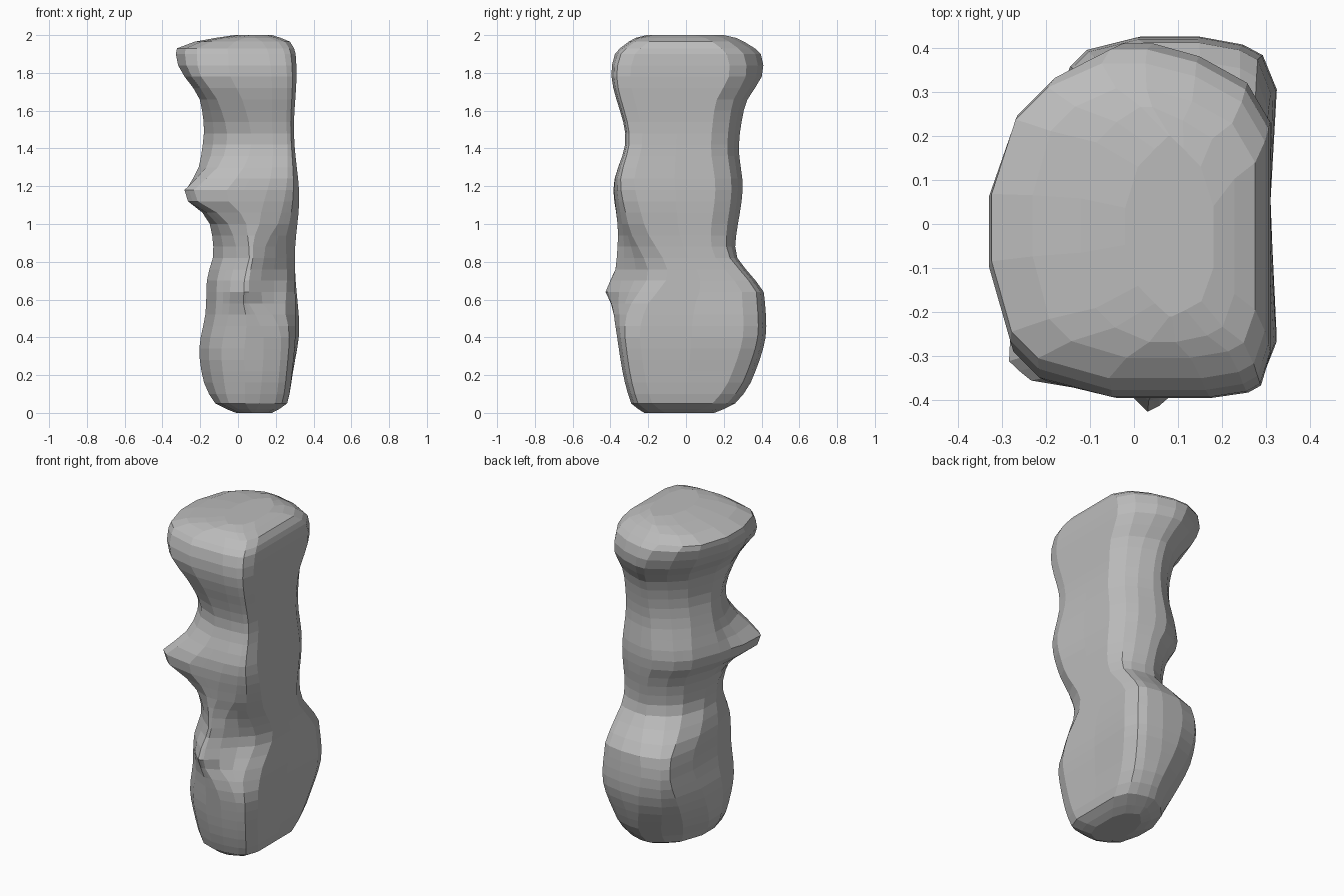
import bpy
import bmesh
from math import exp
from mathutils import Vector

default_cube = bpy.data.objects.get("Cube")
if default_cube:
    bpy.data.objects.remove(default_cube, do_unlink=True)

# Side profiles of the grip: (height, offset) points
FLAT_SIDE = [(0, .18), (.05, .26), (.2, .285), (.45, .305), (.85, .3),
             (1.1, .305), (1.5, .295), (1.8, .31), (1.9, .305), (1.965, .275), (2, .18)]
PALM_SIDE = [(0, -.01), (.05, -.12), (.2, -.19), (.33, -.205), (.55, -.17), (.7, -.165),
             (.85, -.13), (1.02, -.15), (1.16, -.22), (1.36, -.195), (1.5, -.18), (1.65, -.2),
             (1.85, -.32), (1.92, -.33), (1.965, -.23), (2, -.02)]
FRONT_SIDE = [(0, -.22), (.05, -.29), (.37, -.36), (.64, -.39), (.78, -.37), (.95, -.36),
              (1.2, -.38), (1.45, -.32), (1.8, -.395), (1.88, -.385), (1.98, -.28), (2, -.21)]
BACK_SIDE = [(0, .15), (.05, .26), (.2, .36), (.45, .425), (.65, .41), (.72, .35),
             (.86, .26), (1.2, .3), (1.4, .28), (1.62, .31), (1.82, .41), (1.88, .405),
             (1.98, .28), (2, .2)]

# Corner cuts; the front corner has a dent for the thumb
FLAT_FRONT_CUT = [(0, .05), (.4, .06), (.55, .11), (.72, .22), (1, .08), (1.45, .03), (2, .05)]
FLAT_BACK_CUT = [(0, .06), (.55, .06), (.75, .05), (1, .08), (1.5, .09), (1.9, .12), (2, .1)]
PALM_BACK_CUT = [(0, .1), (.13, .22), (.35, .16), (.55, .09), (.8, .16), (1.6, .2), (1.85, .24), (2, .1)]
PALM_FRONT_CUT = [(0, .08), (.2, .16), (.8, .18), (1.16, .11), (1.42, .18), (1.75, .12), (1.9, .16), (2, .1)]

# Local swellings: (centre, push, radius across, radius in height)
SWELLINGS = [
    (Vector((-.18, -.31, 1.155)), Vector((-.105, -.01, 0)), .22, .095),
    (Vector((0, -.39, .65)), Vector((0, -.045, 0)), .07, .06),
    (Vector((.3, .36, .45)), Vector((.02, 0, 0)), .25, .2),
    (Vector((.3, -.27, 1.15)), Vector((.02, 0, 0)), .25, .2),
]


def sample(profile, z):
    """Read a profile at a given height, along a smooth curve without overshoot."""
    k = next(i for i in range(1, len(profile)) if z <= profile[i][0] or i == len(profile) - 1)
    (z0, a), (z1, b) = profile[k - 1], profile[k]

    def slope(i):
        i = max(1, min(i, len(profile) - 1))
        return (profile[i][1] - profile[i - 1][1]) / (profile[i][0] - profile[i - 1][0])

    def tangent(s, r):
        return 2 * s * r / (s + r) if s * r > 0 else 0

    h, t = z1 - z0, (z - z0) / (z1 - z0)
    m0, m1 = tangent(slope(k - 1), slope(k)), tangent(slope(k), slope(k + 1))
    ease = t * t * (3 - 2 * t)
    return a + (b - a) * ease + h * t * (1 - t) * (m0 * (1 - t) - m1 * t)


def section(z):
    """Box outline with cut corners: firm on the flat side, round on the palm side."""
    right, left = sample(FLAT_SIDE, z), sample(PALM_SIDE, z)
    front, back = sample(FRONT_SIDE, z), sample(BACK_SIDE, z)

    def corner(x, y, cut_profile, stretch):
        cut = sample(cut_profile, z)
        cut_x = min(cut * stretch, 0.48 * (right - left))
        cut_y = min(cut, 0.48 * (back - front))
        inward_x = -cut_x if x == right else cut_x
        inward_y = -cut_y if y == back else cut_y
        return Vector((x + inward_x, y, z)), Vector((x, y + inward_y, z))

    front_a, side_a = corner(right, front, FLAT_FRONT_CUT, 1.8)
    back_b, side_b = corner(right, back, FLAT_BACK_CUT, 1.8)
    back_c, palm_c = corner(left, back, PALM_BACK_CUT, 1)
    front_d, palm_d = corner(left, front, PALM_FRONT_CUT, 1)
    octagon = [front_a, side_a, side_b, back_b, back_c, palm_c, palm_d, front_d]
    softness = [.06] * 4 + [.15] * 4
    points = []
    for i, a in enumerate(octagon):
        j = (i + 1) % len(octagon)
        b = octagon[j]
        length = max((b - a).length, 0.01)
        start, end = (min(0.3, softness[n] / length) for n in (i, j))
        points += [a.lerp(b, t) for t in (start, 0.5, 1 - end)]
    return [swell(p) for p in points]


def swell(point):
    """Push a point outward near each swelling."""
    moved = point.copy()
    for centre, push, across, tall in SWELLINGS:
        d = point - centre
        moved += push * exp(-(d.xy.length / across) ** 2 - (d.z / tall) ** 2)
    return moved


# Plain grey clay
grey = bpy.data.materials.new("grey_clay")
grey.use_nodes = True
colour = (.5, .5, .5, 1)
grey.diffuse_color = colour
grey.node_tree.nodes["Principled BSDF"].inputs["Base Color"].default_value = colour

# Loft the grip through all sections and close both ends
heights = [0, .02, .05] + [.1 + .06 * i for i in range(31)] + [1.93, 1.965, 1.985, 2]
bm = bmesh.new()
rings = [[bm.verts.new(p) for p in section(z)] for z in heights]
for low, high in zip(rings, rings[1:]):
    for i in range(len(low)):
        j = (i + 1) % len(low)
        bm.faces.new((low[i], low[j], high[j], high[i]))
bm.faces.new(reversed(rings[0]))
bm.faces.new(rings[-1])
bmesh.ops.recalc_face_normals(bm, faces=bm.faces)

mesh = bpy.data.meshes.new("moulded_grip")
bm.to_mesh(mesh)
bm.free()
mesh.materials.append(grey)
grip = bpy.data.objects.new("moulded_grip", mesh)
bpy.context.collection.objects.link(grip)
